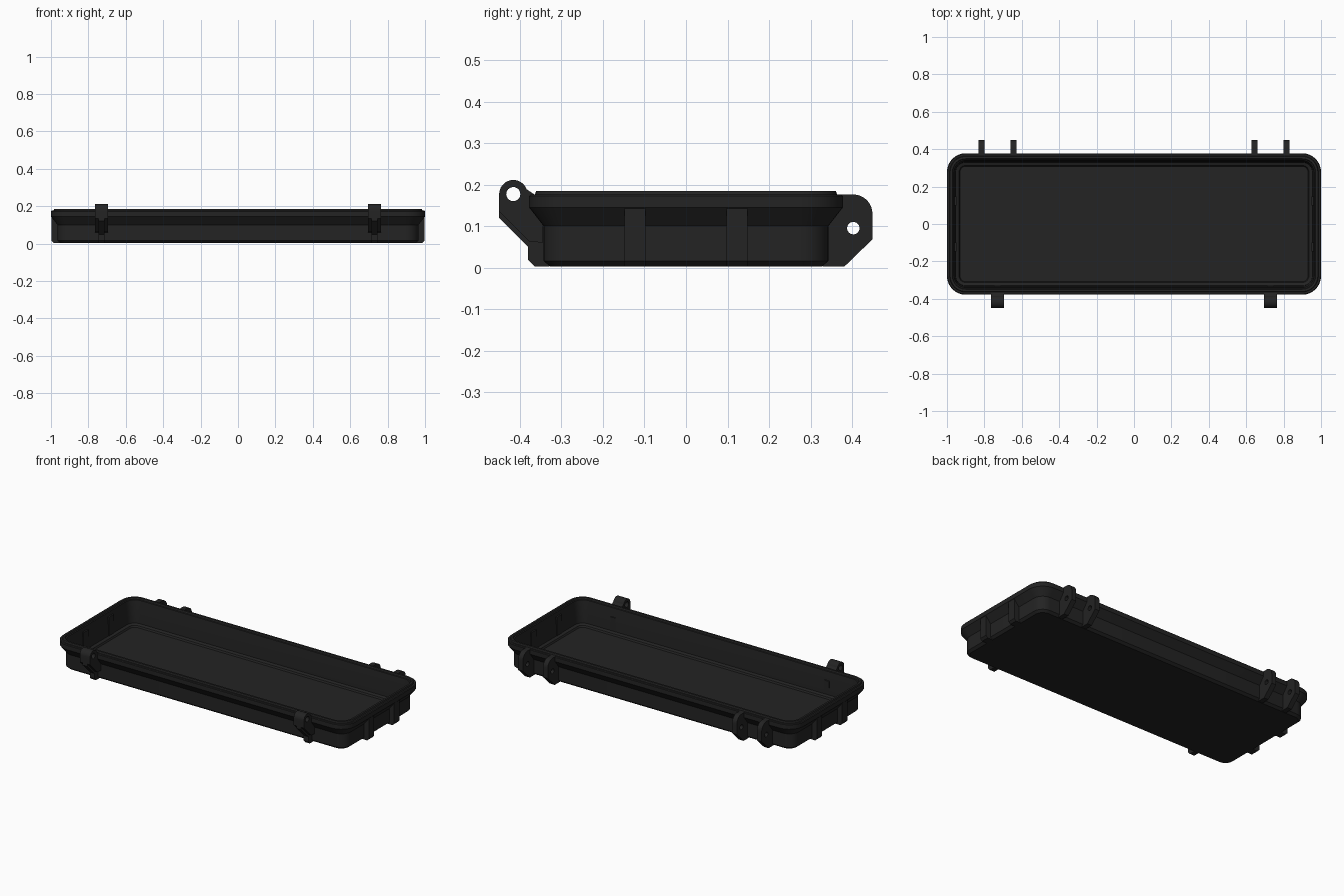
import bpy, bmesh, math

if "Cube" in bpy.data.objects:
    bpy.data.objects.remove(bpy.data.objects["Cube"])

black = bpy.data.materials.new("matte_black")
black.diffuse_color = (0.017, 0.017, 0.017, 1)
black.use_nodes = True
black.node_tree.nodes["Principled BSDF"].inputs["Base Color"].default_value = black.diffuse_color


def add_object(name, mesh):
    mesh.materials.clear()
    mesh.materials.append(black)
    ob = bpy.data.objects.new(name, mesh)
    bpy.context.collection.objects.link(ob)
    bpy.ops.object.select_all(action='DESELECT')
    bpy.context.view_layer.objects.active = ob
    ob.select_set(True)
    bpy.ops.object.shade_smooth_by_angle(angle=math.radians(25))
    return ob


def rounded_ring(inset, z, steps=8):
    """Rounded rectangle, inset from the outer rim."""
    hx, hy, r = 1.0 - inset, 0.378 - inset, max(0.1 - inset, 0.02)
    pts = []
    for k, (sx, sy) in enumerate([(1, 1), (-1, 1), (-1, -1), (1, -1)]):
        for i in range(steps + 1):
            a = math.pi / 2 * (k + i / steps)
            pts.append((sx * (hx - r) + r * math.cos(a), sy * (hy - r) + r * math.sin(a), z))
    return pts


def arc(cy, cz, r, a0, a1, n=16):
    return [(cy + r * math.cos(math.radians(a0 + (a1 - a0) * i / n)),
             cz + r * math.sin(math.radians(a0 + (a1 - a0) * i / n))) for i in range(n + 1)]


def plate(name, x, width, *outlines):
    """Extrude a side outline (y, z) along x; further outlines become holes."""
    cu = bpy.data.curves.new(name, 'CURVE')
    cu.dimensions, cu.fill_mode, cu.extrude = '2D', 'BOTH', width / 2
    for pts in outlines:
        sp = cu.splines.new('POLY')
        sp.points.add(len(pts) - 1)
        for p, (y, z) in zip(sp.points, pts):
            p.co = (y, z, 0, 1)
        sp.use_cyclic_u = True
    tmp = bpy.data.objects.new(name + "_curve", cu)
    bpy.context.collection.objects.link(tmp)
    dg = bpy.context.evaluated_depsgraph_get()
    mesh = bpy.data.meshes.new_from_object(tmp.evaluated_get(dg))
    bpy.data.objects.remove(tmp)
    bm = bmesh.new()
    bm.from_mesh(mesh)
    bmesh.ops.remove_doubles(bm, verts=bm.verts, dist=1e-5)
    bmesh.ops.recalc_face_normals(bm, faces=bm.faces)
    bm.to_mesh(mesh)
    bm.free()
    ob = add_object(name, mesh)
    ob.rotation_euler = (math.pi / 2, 0, math.pi / 2)
    ob.location.x = x
    return ob


# Tray shell: section of (inset, height) from underside over the rim to the floor
section = [(0.05, 0.003), (0.035, 0.016), (0.035, 0.10), (0.0, 0.145), (0.0, 0.172),
           (0.004, 0.176), (0.014, 0.176), (0.017, 0.185), (0.029, 0.185), (0.032, 0.176),
           (0.038, 0.174), (0.046, 0.10), (0.048, 0.036), (0.065, 0.03), (0.07, 0.02)]
bm = bmesh.new()
rings = [[bm.verts.new(p) for p in rounded_ring(i, z)] for i, z in section]
n = len(rings[0])
for lo, hi in zip(rings, rings[1:]):
    for i in range(n):
        j = (i + 1) % n
        bm.faces.new((lo[i], lo[j], hi[j], hi[i]))
bm.faces.new(rings[0][::-1])
bm.faces.new(rings[-1])
bmesh.ops.recalc_face_normals(bm, faces=bm.faces)
tray = bpy.data.meshes.new("tray")
bm.to_mesh(tray)
bm.free()
add_object("tray", tray)

for s, side in ((1, "right"), (-1, "left")):
    # Latch mounts at the front: wide pierced barrel over a narrow rib
    eye = arc(-0.416, 0.177, 0.034, 20, 180)
    hole = arc(-0.416, 0.177, 0.017, 0, 345, 23)
    plate("latch_barrel_" + side, s * 0.73, 0.07,
          [(-0.345, 0.06), (-0.345, 0.165), (-0.365, 0.176)] + eye
          + [(-0.45, 0.135), (-0.378, 0.063)], hole)
    plate("latch_rib_" + side, s * 0.73, 0.032,
          [(-0.33, 0.003), (-0.33, 0.12), (-0.41, 0.145), (-0.45, 0.15), (-0.45, 0.12),
           (-0.38, 0.05), (-0.38, 0.018), (-0.365, 0.003)])

    # Paired hinge ears at the back
    for k, x in enumerate((0.645, 0.815)):
        plate(f"hinge_ear_{side}_{k + 1}", s * x, 0.032,
              [(0.33, 0.003), (0.382, 0.003), (0.449, 0.068)]
              + arc(0.403, 0.13, 0.046, 0, 90, 10) + [(0.365, 0.176), (0.345, 0.165)],
              arc(0.403, 0.095, 0.015, 0, 345, 23))

    # Stiffening ribs on the short ends
    for k, y in enumerate((-0.123, 0.123)):
        rib = plate(f"end_rib_{side}_{k + 1}", 0, 0.05,
                    [(0.95, 0.003), (0.985, 0.003), (0.998, 0.016), (0.998, 0.15), (0.95, 0.15)])
        rib.rotation_euler = (math.pi / 2, 0, 0 if s > 0 else math.pi)
        rib.location = (0, y, 0)
